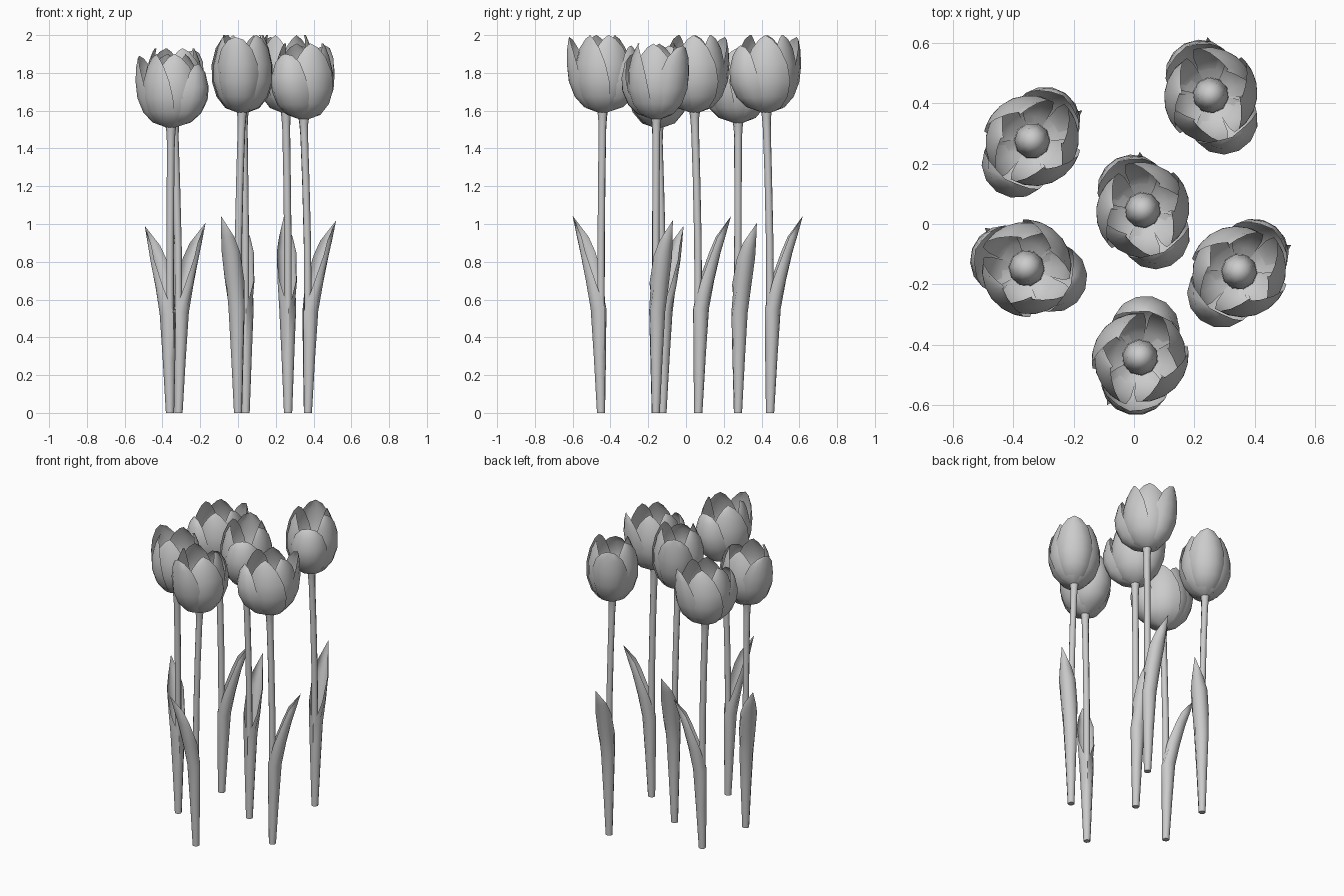
import bpy, bmesh
from math import sin, cos, pi, radians
from mathutils import Matrix

if "Cube" in bpy.data.objects:
    bpy.data.objects.remove(bpy.data.objects["Cube"])


def grid_object(name, rows, matrix, cap=False):
    """Skin a list of equal-length point rows, merging coincident points."""
    bm = bmesh.new()
    vs = [[bm.verts.new(p) for p in row] for row in rows]
    for a, b in zip(vs, vs[1:]):
        for i in range(len(a) - 1):
            bm.faces.new((a[i], a[i + 1], b[i + 1], b[i]))
    bmesh.ops.remove_doubles(bm, verts=bm.verts[:], dist=0.0003)
    if cap:
        bmesh.ops.holes_fill(bm, edges=bm.edges[:], sides=0)
    bmesh.ops.transform(bm, matrix=matrix, verts=bm.verts[:])
    me = bpy.data.meshes.new(name)
    bm.to_mesh(me)
    bm.free()
    ob = bpy.data.objects.new(name, me)
    bpy.context.collection.objects.link(ob)
    bpy.ops.object.select_all(action='DESELECT')
    ob.select_set(True)
    bpy.context.view_layer.objects.active = ob
    bpy.ops.object.shade_smooth_by_angle(angle=radians(50))
    return ob


def ring(cx, cy, z, r, n=8):
    return [(cx + r * cos(2 * pi * i / n), cy + r * sin(2 * pi * i / n), z) for i in range(n + 1)]


# Head sits slightly off the root, on the side away from the leaf
HX, HY = 0.022 * cos(radians(143)), 0.022 * sin(radians(143))

# Stem stations: z, share of the lean, radius
STEM = [(0, 0, .019), (.5, 0, .02), (.9, .1, .02), (1.25, .5, .02),
        (1.5, .9, .021), (1.56, 1, .024), (1.6, 1, .03)]

# Leaf stations: z, centre, depth radius, width radius, half opening angle
LEAF = [(0, 0, .022, .022, 180), (.3, .007, .033, .034, 180), (.55, .015, .042, .045, 178),
        (.7, .035, .05, .052, 120), (.85, .07, .05, .052, 95),
        (.93, .098, .046, .036, 90), (1.04, .175, 0, 0, 80)]

# Petal profiles: radius, height, half angle
BODY = [(.02, 1.585, 60), (.085, 1.61, 60), (.13, 1.67, 58), (.154, 1.75, 54),
        (.153, 1.84, 47), (.133, 1.925, 34), (.112, 1.975, 17), (.1, 1.995, 0)]
OPEN = [(.02, 1.585, 55), (.10, 1.615, 55), (.15, 1.67, 52), (.182, 1.75, 50),
        (.192, 1.84, 43), (.19, 1.92, 30), (.183, 1.97, 14), (.18, 1.985, 0)]
CLOSED = [(.02, 1.585, 55), (.11, 1.615, 55), (.165, 1.665, 52), (.2, 1.74, 49),
          (.206, 1.81, 43), (.188, 1.89, 32), (.165, 1.93, 16), (.155, 1.94, 0)]
# Petal angle, profile, how much the sides pull in
PETALS = [(20, OPEN, .2), (200, CLOSED, .25)] + [(a, BODY, 0) for a in (80, 140, 260, 320)]

# Pistil profile: radius, height
PISTIL = [(.06, 1.6), (.058, 1.66), (.05, 1.71), (.043, 1.74), (.025, 1.762), (0, 1.77)]


def petal_rows(angle, profile, pull):
    rows = []
    for r, z, half in profile:
        row = []
        for i in range(7):
            u = i / 3 - 1
            a = radians(angle + half * u)
            spiral = 0 if pull else .05 * u      # body petals overlap in a spiral
            rr = r * (1 + spiral - pull * u * u * min(1, half / 50))
            row.append((HX + rr * cos(a), HY + rr * sin(a), z))
        rows.append(row)
    return rows


def leaf_rows():
    rows = []
    for z, c, rx, ry, half in LEAF:
        rows.append([(c + rx * cos(radians(half * (i / 4 - 1))),
                      ry * sin(radians(half * (i / 4 - 1))), z) for i in range(9)])
    return rows


def tulip(x, y, turn, height):
    m = (Matrix.Translation((x, y, 0)) @ Matrix.Rotation(radians(turn), 4, 'Z')
         @ Matrix.Diagonal((1, 1, height / 2, 1)))
    grid_object("stem", [ring(HX * t, HY * t, z, r) for z, t, r in STEM], m, cap=True)
    grid_object("leaf", leaf_rows(), m)
    for petal in PETALS:
        grid_object("petal", petal_rows(*petal), m)
    grid_object("pistil", [ring(HX, HY, z, r, 10) for r, z in PISTIL], m)


# Six tulips: root x, root y, leaf direction, height
for args in [(.265, .445, 97, 2.005), (-.315, .275, 35, 1.935), (.04, .065, 97, 2.005),
             (-.36, -.125, 140, 1.905), (.37, -.16, 31, 1.96), (0, -.45, 239, 2.005)]:
    tulip(*args)
